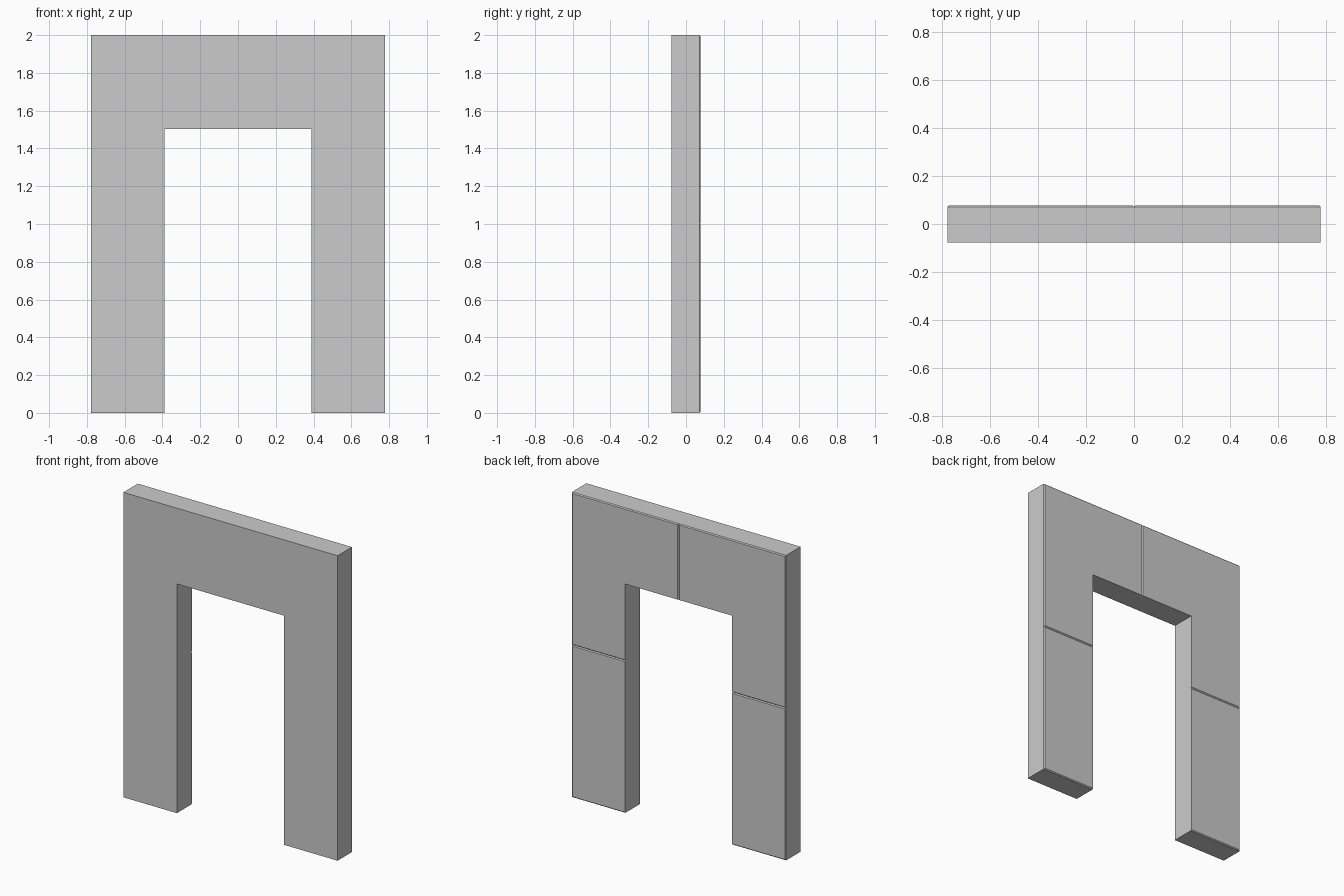
import bpy
import bmesh

if "Cube" in bpy.data.objects:
    bpy.data.objects.remove(bpy.data.objects["Cube"])

W, INNER = 0.777, 0.389          # outer and opening half widths
TOP, LINTEL, SEAM = 2.0, 1.503, 1.0
D, C = 0.0775, 0.006             # half depth, back chamfer

bm = bmesh.new()


def panel(outline, inset, seams):
    """Front face, side walls and chamfered back; seam edges get no wall."""
    def ring(points, y):
        return [bm.verts.new((x, y, z)) for x, z in points]
    front, mid, back = ring(outline, -D), ring(outline, D - C), ring(inset, D)
    bm.faces.new(front)
    bm.faces.new(back[::-1])
    n = len(outline)
    for i in range(n):
        j = (i + 1) % n
        if i not in seams:
            bm.faces.new((front[j], front[i], mid[i], mid[j]))
        bm.faces.new((mid[j], mid[i], back[i], back[j]))


# Lower leg
panel([(INNER, 0), (W, 0), (W, SEAM), (INNER, SEAM)],
      [(INNER, C), (W - C, C), (W - C, SEAM - C), (INNER, SEAM - C)], {2})

# Upper leg with half of the lintel
panel([(INNER, SEAM), (W, SEAM), (W, TOP), (0, TOP), (0, LINTEL), (INNER, LINTEL)],
      [(INNER, SEAM + C), (W - C, SEAM + C), (W - C, TOP - C),
       (C, TOP - C), (C, LINTEL), (INNER, LINTEL)], {0, 3})

bmesh.ops.remove_doubles(bm, verts=bm.verts, dist=0.0001)
mesh = bpy.data.meshes.new("door_frame")
bm.to_mesh(mesh)
bm.free()

# Mirror the half into the full frame
frame = bpy.data.objects.new("door_frame", mesh)
bpy.context.collection.objects.link(frame)
mirror = frame.modifiers.new("Mirror", 'MIRROR')
mirror.use_clip = True
mirror.merge_threshold = 0.0005
